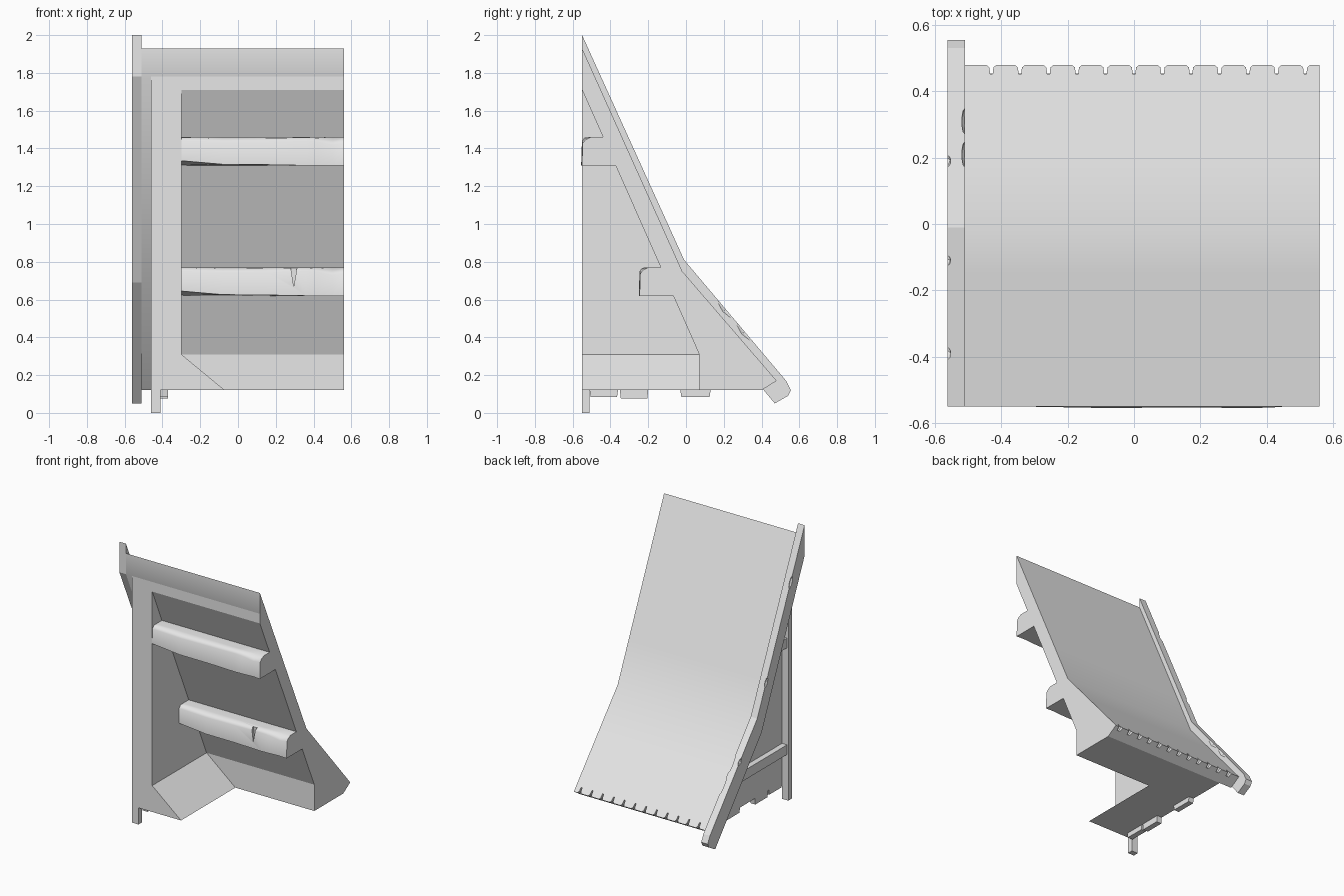
import bpy
import bmesh
from math import radians
from mathutils import Matrix, Vector

if "Cube" in bpy.data.objects:
    bpy.data.objects.remove(bpy.data.objects["Cube"], do_unlink=True)

GREY = (0.8, 0.8, 0.8, 1)
grey = bpy.data.materials.new("plain grey")
grey.use_nodes = True
grey.diffuse_color = GREY
grey.node_tree.nodes["Principled BSDF"].inputs["Base Color"].default_value = GREY


def finish(bm, name, smooth=None):
    """Turn a bmesh into an object with the shared material."""
    bmesh.ops.recalc_face_normals(bm, faces=bm.faces)
    mesh = bpy.data.meshes.new(name)
    bm.to_mesh(mesh)
    bm.free()
    mesh.materials.append(grey)
    obj = bpy.data.objects.new(name, mesh)
    bpy.context.collection.objects.link(obj)
    if smooth:
        smooth_shade(obj, smooth)
    return obj


def select(obj):
    bpy.ops.object.select_all(action="DESELECT")
    obj.select_set(True)
    bpy.context.view_layer.objects.active = obj


def smooth_shade(obj, angle):
    select(obj)
    bpy.ops.object.shade_smooth_by_angle(angle=radians(angle))


def loft(bm, rings):
    """Skin a row of equal rings and cap both ends."""
    rows = [[bm.verts.new(p) for p in ring] for ring in rings]
    n = len(rows[0])
    for a, b in zip(rows, rows[1:]):
        for i in range(n):
            j = (i + 1) % n
            bm.faces.new((a[i], a[j], b[j], b[i]))
    bm.faces.new(rows[0])
    bm.faces.new(rows[-1])


def prism_x(name, profile, x0, x1):
    """Extrude a (y, z) profile along x."""
    bm = bmesh.new()
    loft(bm, [[(x, y, z) for y, z in profile] for x in (x0, x1)])
    return finish(bm, name)


def prism_y(name, profile, y0, y1):
    """Extrude an (x, z) profile along y."""
    bm = bmesh.new()
    loft(bm, [[(x, y, z) for x, z in profile] for y in (y0, y1)])
    return finish(bm, name)


def cut(obj, cutter):
    """Subtract a cutter, then discard it."""
    cutter.hide_render = True
    mod = obj.modifiers.new("cut", "BOOLEAN")
    mod.operation = "DIFFERENCE"
    mod.solver = "EXACT"
    mod.object = cutter
    select(obj)
    bpy.ops.object.modifier_apply(modifier=mod.name)
    bpy.data.objects.remove(cutter, do_unlink=True)


FRONT, RIGHT, WALL_IN, WALL_OUT = -0.55, 0.56, -0.30, -0.41
UNDER = [(0.40, 0.12), (-0.06, 0.69), (FRONT, 1.78)]

# Roof slab, with spare points beside the bend to keep its shading local
roof = prism_x("roof_slab", [(FRONT, 1.93), (-0.15, 1.04), (-0.02, 0.75), (0.2, 0.495),
                             (0.48, 0.17)] + UNDER, -0.51, RIGHT)

# Plank gaps along the eave
half = [(0.020, 0.012), (0.016, 0), (0.006, -0.012), (0.004, -0.042)]
outline = half + [(-x, s) for x, s in reversed(half)]
bm = bmesh.new()
for i in range(12):
    place = Matrix.Translation((-0.43 + i * 0.086, 0.48, 0.17)) @ Matrix.Rotation(radians(-49.2), 4, "X")
    loft(bm, [[place @ Vector((x, s, h)) for x, s in outline] for h in (-0.03, 0.03)])
cut(roof, finish(bm, "eave_gap_cutter"))
smooth_shade(roof, 30)

# Thick inner lining and eave beam
prism_x("roof_lining", UNDER + [(FRONT, 1.71), (0.07, 0.31), (0.07, 0.12)], WALL_IN, RIGHT)

# Gable wall and the sloped foot inside it
prism_x("gable_wall", UNDER + [(FRONT, 0.12)], WALL_OUT, WALL_IN)
prism_y("wall_foot", [(WALL_IN, 0.31), (-0.07, 0.12), (WALL_IN, 0.12)], FRONT, 0.07)

# Timber frame on the outside of the wall
prism_x("corner_post", [(FRONT, 0), (-0.51, 0), (-0.51, 1.70), (FRONT, 1.79)], -0.46, WALL_OUT)
for name, low, y_low, y_high in (("lower_rail", 0.33, 0.24, 0.18), ("upper_rail", 1.10, -0.23, -0.27)):
    prism_x(name, [(-0.52, low), (y_low, low), (y_high, low + 0.07), (-0.52, low + 0.07)], -0.45, WALL_OUT)

# Stone blocks peeking out below the wall
for y0, y1, z in ((-0.51, -0.36, 0.085), (-0.35, -0.20, 0.075), (-0.03, 0.13, 0.085)):
    prism_x("base_block", [(y0, 0.12), (y0 + 0.005, z), (y1 - 0.005, z), (y1, 0.12)], WALL_OUT, -0.37)

# Barge board along the gable edge
TOP = [(FRONT, 2.0), (-0.01, 0.81), (0.53, 0.17)]
barge = prism_x("barge_board", TOP + [(0.555, 0.12), (0.54, 0.09), (0.47, 0.05)] + UNDER[1:],
                -0.562, -0.51)

# Worn chips on the barge board edges: x, y, length
bm = bmesh.new()
for x, y, length in ((-0.51, 0.31, 0.07), (-0.51, 0.21, 0.07), (-0.562, 0.19, 0.03),
                     (-0.562, -0.11, 0.04), (-0.562, -0.39, 0.05)):
    a, b = (TOP[0], TOP[1]) if y < TOP[1][0] else (TOP[1], TOP[2])
    slope = (b[1] - a[1]) / (b[0] - a[0])
    tangent = Vector((0, 1, slope)).normalized()
    turn = Vector((0, 1, 0)).rotation_difference(tangent).to_matrix().to_4x4()
    spot = Matrix.Translation((x, y, a[1] + slope * (y - a[0])))
    bmesh.ops.create_icosphere(bm, subdivisions=1, radius=1,
                               matrix=spot @ turn @ Matrix.Diagonal((0.011, length, 0.02, 1)))
cut(barge, finish(bm, "chip_cutter"))


# Hewn roof beams: x, front edge, bottom lift, top dip
STATIONS = [(WALL_IN, 0.004, 0.025, 0), (-0.08, 0, 0.006, 0.006), (0.15, 0.002, 0.004, 0.004),
            (0.36, 0, 0, 0), (0.42, 0.002, 0, 0.004), (0.50, 0.008, 0, 0.02), (RIGHT, 0.004, 0, 0.012)]


def roof_beam(name, y, z):
    bm = bmesh.new()
    loft(bm, [[(x, y + f, z + lift), (x, y + f + 0.004, z + 0.13 - dip), (x, y + f + 0.018, z + 0.148 - dip),
               (x, y + 0.05, z + 0.15), (x, y + 0.14, z + 0.15), (x, y + 0.21, z)]
              for x, f, lift, dip in STATIONS])
    return finish(bm, name, 60)


roof_beam("upper_roof_beam", -0.555, 1.31)
beam = roof_beam("lower_roof_beam", -0.25, 0.62)

# Split in the lower beam
bm = bmesh.new()
loft(bm, [[(0.275, y, 0.80), (0.318, y, 0.80), (0.295, y, 0.67)] for y in (-0.28, -0.225)])
cut(beam, finish(bm, "split_cutter"))
smooth_shade(beam, 60)
